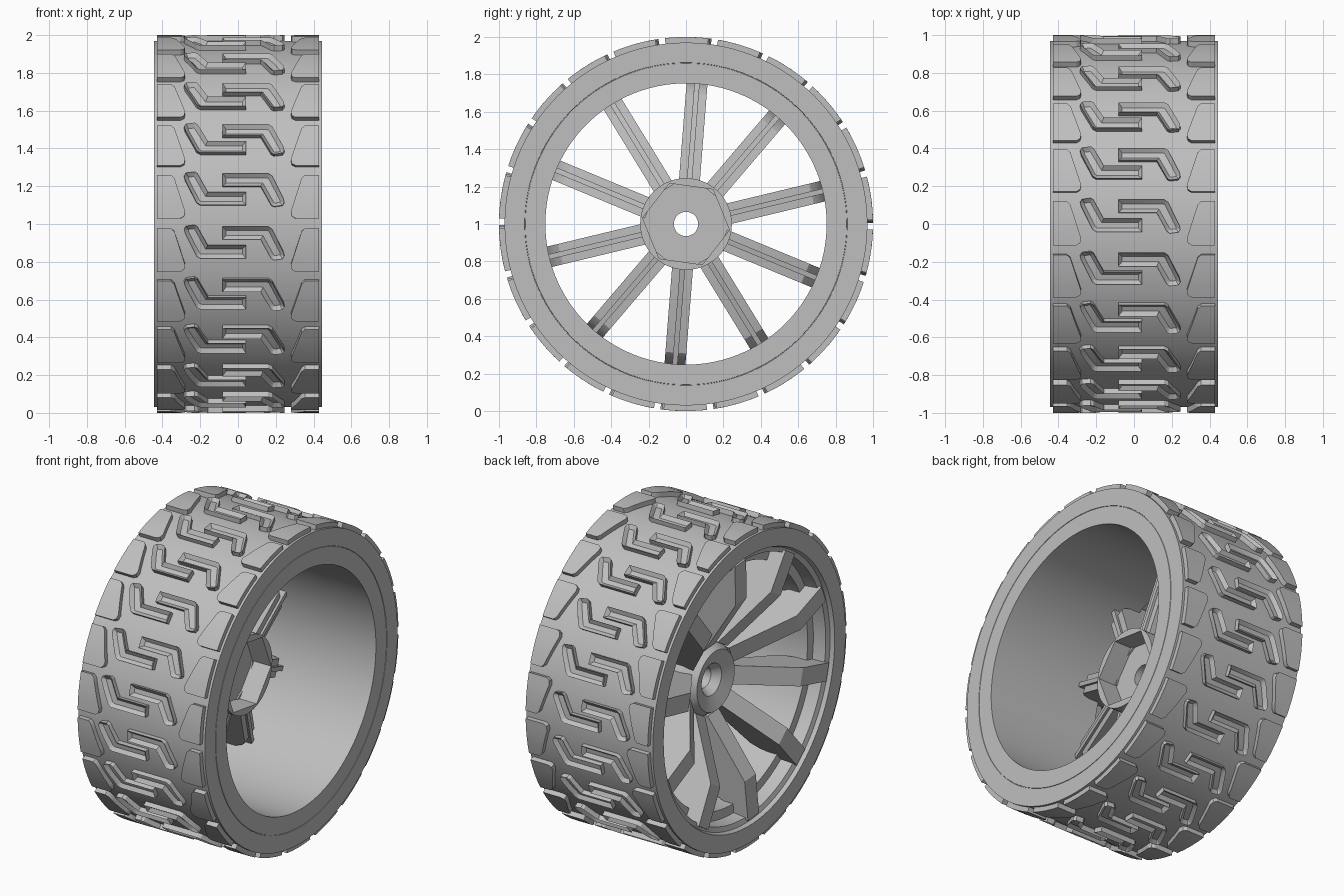
import bpy
import bmesh
from math import cos, sin, pi, radians, tau

if "Cube" in bpy.data.objects:
    bpy.data.objects.remove(bpy.data.objects["Cube"], do_unlink=True)

GREY = (0.52, 0.52, 0.52, 1.0)
grey = bpy.data.materials.new("wheel_grey")
grey.use_nodes = True
grey.diffuse_color = GREY
grey.node_tree.nodes["Principled BSDF"].inputs["Base Color"].default_value = GREY


def finish(bm, name):
    """Turn a bmesh into a grey object with crisp edges and smooth curves."""
    bmesh.ops.recalc_face_normals(bm, faces=bm.faces[:])
    mesh = bpy.data.meshes.new(name)
    bm.to_mesh(mesh)
    bm.free()
    mesh.materials.append(grey)
    obj = bpy.data.objects.new(name, mesh)
    bpy.context.collection.objects.link(obj)
    bpy.ops.object.select_all(action='DESELECT')
    obj.select_set(True)
    bpy.context.view_layer.objects.active = obj
    bpy.ops.object.shade_smooth_by_angle(angle=radians(30))
    return obj


def on_axle(x, radius, angle):
    """Point around the axle; the angle runs from +y up towards +z."""
    return (x, radius * cos(angle), 1 + radius * sin(angle))


def lathe(name, profile, segments):
    """Spin a closed (x, radius) profile; a radius may depend on the angle."""
    bm = bmesh.new()
    rings = []
    for i in range(segments):
        a = tau * i / segments
        rings.append([bm.verts.new(on_axle(x, r(a) if callable(r) else r, a))
                      for x, r in profile])
    n = len(profile)
    for i, ring in enumerate(rings):
        after = rings[(i + 1) % segments]
        for j in range(n):
            k = (j + 1) % n
            bm.faces.new((ring[j], ring[k], after[k], after[j]))
    return finish(bm, name)


def prism(points, low, high):
    """Extrude a flat outline from low to high; returns the bmesh and its cap."""
    bm = bmesh.new()
    bottom = [bm.verts.new((u, v, low)) for u, v in points]
    top = [bm.verts.new((u, v, high)) for u, v in points]
    bm.faces.new(bottom[::-1])
    cap = bm.faces.new(top)
    n = len(points)
    for i in range(n):
        k = (i + 1) % n
        bm.faces.new((bottom[i], bottom[k], top[k], top[i]))
    bmesh.ops.recalc_face_normals(bm, faces=bm.faces[:])
    return bm, cap


def repeat(target, part, count, place):
    """Copy a part around the axle, placing each vertex with place(co, index)."""
    for i in range(count):
        copy = {v: target.verts.new(place(v.co, i)) for v in part.verts}
        for f in part.faces:
            target.faces.new([copy[v] for v in f.verts])
    part.free()


# Tyre and barrel: open on +x, stepped lip on -x, fine seam in the +x wall
lathe("tyre_and_rim", [
    (0.445, 0.752), (0.445, 0.859), (0.442, 0.86), (0.442, 0.862), (0.445, 0.863),
    (0.445, 0.97), (-0.445, 0.97), (-0.445, 0.86), (-0.42, 0.85), (-0.41, 0.82),
    (-0.33, 0.81), (-0.33, 0.752)], 120)


# Hub with a dished outer face, an axle hole and a six-sided socket
def hex_radius(a):
    return 0.203 / cos((a - radians(52)) % (pi / 3) - pi / 6)


lathe("hub", [
    (0.07, 0.245), (-0.12, 0.245), (-0.21, 0.19), (-0.18, 0.10), (-0.13, 0.065),
    (-0.06, 0.065), (-0.06, hex_radius), (0.07, hex_radius)], 90)

# Ten spokes: a deep blade with a flat outer foot, and a narrow inner rib
SPOKES = 10
blade = [(0.215, -0.18), (0.58, -0.42), (0.835, -0.43), (0.835, -0.33), (0.77, -0.32),
         (0.745, -0.25), (0.72, -0.20), (0.69, -0.17), (0.24, -0.05), (0.215, -0.05)]
rib = [(0.24, -0.10), (0.70, -0.30), (0.77, -0.30), (0.77, -0.175), (0.24, -0.035)]


def place_spoke(co, i):
    a = radians(85.5) + tau * i / SPOKES
    r, x, w = co
    return (x, r * cos(a) - w * sin(a), 1 + r * sin(a) + w * cos(a))


for name, outline, half in (("spoke_blades", blade, 0.056), ("spoke_ribs", rib, 0.014)):
    bm = bmesh.new()
    part, _ = prism(outline, -half, half)
    repeat(bm, part, SPOKES, place_spoke)
    finish(bm, name)

# Tread: outlines are (across the tyre, along the tyre), wrapped onto it
TREADS = 22
lug = [(0.43, 0.117), (0.355, 0.117), (0.337, 0.10), (0.28, -0.08), (0.285, -0.105),
       (0.305, -0.117), (0.43, -0.117)]
hook = [(-0.255, 0.088), (-0.21, 0.094), (-0.195, 0.085), (-0.14, -0.016),
        (0.063, -0.016), (0.063, -0.085), (-0.18, -0.085), (-0.2, -0.072),
        (-0.26, 0.05), (-0.265, 0.072)]


def tread(name, outline, start, slot):
    part, cap = prism(outline, 0.95, 1.0)
    if slot:
        bmesh.ops.inset_region(part, faces=[cap], thickness=0.02, use_even_offset=True)
        for v in cap.verts:
            v.co.z -= 0.022
    # Slice so that the block follows the curve of the tyre
    for s in (-0.06, 0.0, 0.06):
        geom = part.verts[:] + part.edges[:] + part.faces[:]
        bmesh.ops.bisect_plane(part, geom=geom, plane_co=(0, s, 0), plane_no=(0, 1, 0))

    def place(co, i):
        up = radians(start) + co.y + tau * i / TREADS
        return on_axle(co.x, co.z, pi - up)

    bm = bmesh.new()
    repeat(bm, part, TREADS, place)
    finish(bm, name)


tread("left_shoulder_lugs", lug, 8.4, False)
tread("right_shoulder_lugs", [(-x, s) for x, s in lug], 8.4, False)
tread("right_hook_blocks", [(x - 0.02, s) for x, s in hook], 10.7, True)
tread("left_hook_blocks", [(-x - 0.02, -s) for x, s in hook], 10.7, True)
